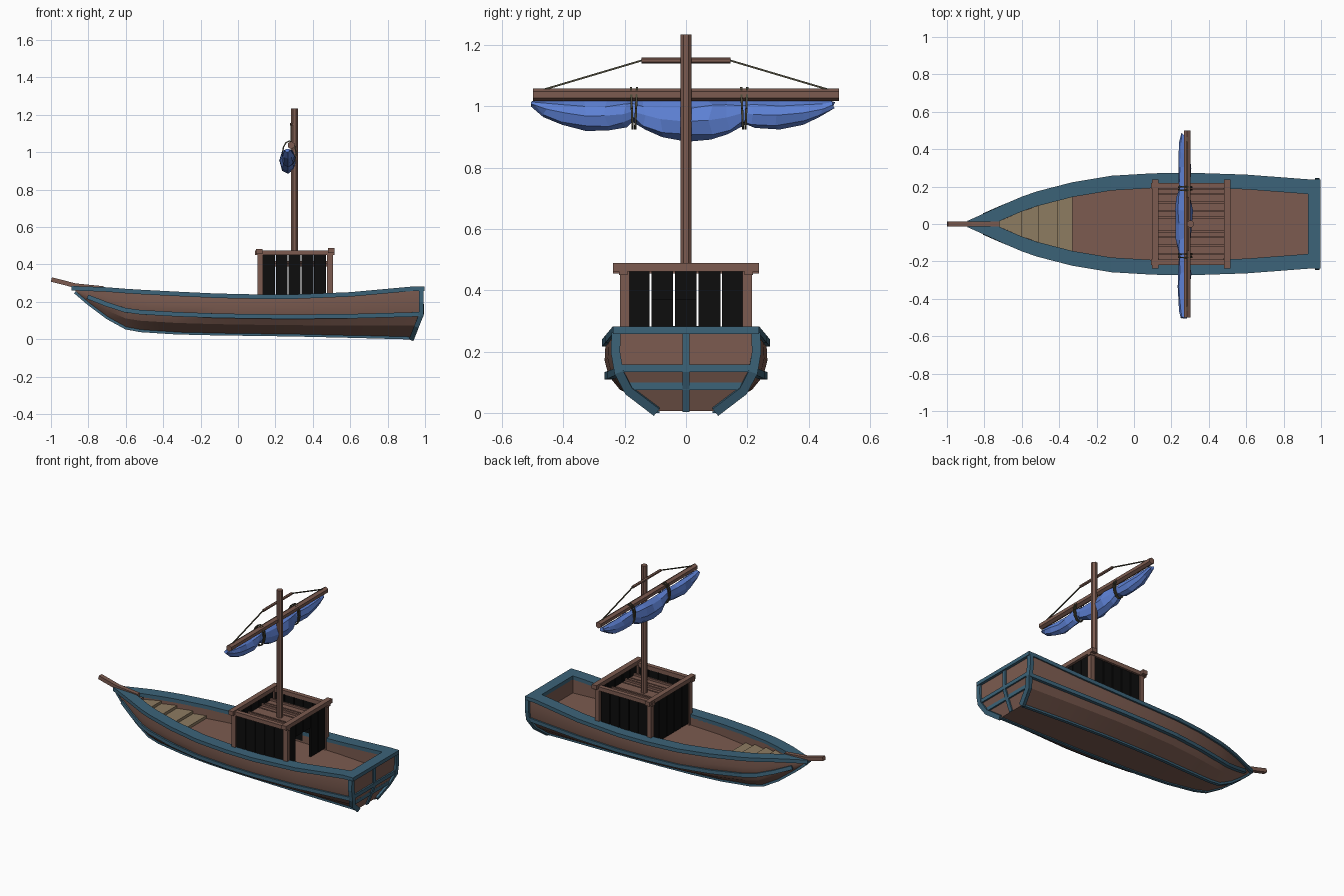
import bpy, bmesh, math, random
from mathutils import Vector

random.seed(4)
cube = bpy.data.objects.get("Cube")
if cube:
    bpy.data.objects.remove(cube, do_unlink=True)


def material(name, r, g, b):
    m = bpy.data.materials.new(name)
    m.use_nodes = True
    m.diffuse_color = (r, g, b, 1)
    node = next(n for n in m.node_tree.nodes if n.type == 'BSDF_PRINCIPLED')
    node.inputs["Base Color"].default_value = (r, g, b, 1)
    return m


WOOD = material("brown_wood", 0.20, 0.105, 0.08)
TRIM = material("blue_trim", 0.045, 0.125, 0.19)
TAN = material("tan_wood", 0.27, 0.20, 0.12)
BLACK = material("black_planks", 0.004, 0.004, 0.004)
CLOTH = material("blue_cloth", 0.11, 0.22, 0.66)
ROPE = material("rope", 0.07, 0.065, 0.04)


def loft(name, rings, mat, closed=True, caps=True):
    """Skin a list of equal-length rings of points."""
    bm = bmesh.new()
    rows = [[bm.verts.new(p) for p in ring] for ring in rings]
    n = len(rows[0])
    for a, b in zip(rows, rows[1:]):
        for i in range(n if closed else n - 1):
            j = (i + 1) % n
            bm.faces.new((a[i], a[j], b[j], b[i]))
    if caps:
        # pair opposite points so bent ends stay clean
        for row in (rows[0], rows[-1]):
            for i in range((n - 1) // 2):
                quad = [row[i], row[i + 1], row[n - 2 - i], row[n - 1 - i]]
                bm.faces.new(list(dict.fromkeys(quad)))
    bmesh.ops.remove_doubles(bm, verts=bm.verts, dist=0.0002)
    bmesh.ops.recalc_face_normals(bm, faces=bm.faces)
    mesh = bpy.data.meshes.new(name)
    bm.to_mesh(mesh)
    bm.free()
    mesh.materials.append(mat)
    ob = bpy.data.objects.new(name, mesh)
    bpy.context.collection.objects.link(ob)
    return ob


def sweep(name, pts, w, h, mat, n=4, ref=(0, 1, 0)):
    """Sweep an n-sided bar, w wide along ref and h deep, through points."""
    pts = [Vector(p) for p in pts]
    rings = []
    for i, p in enumerate(pts):
        t = (pts[min(i + 1, len(pts) - 1)] - pts[max(i - 1, 0)]).normalized()
        r = Vector(ref)
        side = (r - t * r.dot(t)).normalized()
        up = t.cross(side)
        k = 1 / math.cos(math.pi / n) / 2
        angles = [(j + 0.5) * math.tau / n for j in range(n)]
        rings.append([p + side * (w * k * math.cos(a)) + up * (h * k * math.sin(a)) for a in angles])
    return loft(name, rings, mat)


def box(name, x0, x1, y0, y1, z0, z1, mat):
    ring = [(y0, z0), (y0, z1), (y1, z1), (y1, z0)]
    return loft(name, [[(x, y, z) for y, z in ring] for x in (x0, x1)], mat)


# Hull stations: x, half width, sheer height, bottom height
STATIONS = [
    (-.87, .006, .265, .25), (-.8, .046, .262, .19), (-.7, .092, .258, .115),
    (-.6, .135, .25, .06), (-.52, .163, .245, .045), (-.33, .212, .235, .033),
    (-.12, .247, .225, .028), (.1, .26, .22, .025), (.3, .263, .22, .022),
    (.6, .253, .232, .015), (.93, .228, .262, .006)]
SECTION = [(1, 1), (1.01, .75), (.96, .5), (.82, .27), (.42, 0)]


def hull_point(st, k, side=1):
    x, w, zt, zk = st
    wf, hf = SECTION[k]
    if st is STATIONS[-1]:
        x += .05 * min(1, hf * 2)
    return Vector((x, side * w * wf, zk + (zt - zk) * hf))


def at(x):
    """Half width and sheer height at any x."""
    for a, b in zip(STATIONS, STATIONS[1:]):
        if x <= b[0]:
            break
    f = min(max((x - a[0]) / (b[0] - a[0]), 0), 1)
    return [a[i] + (b[i] - a[i]) * f for i in (1, 2)]


def inner(x):
    return max(at(x)[0] - .068, .001)


# Hull
rings = [[hull_point(s, k) for k in range(5)] + [hull_point(s, k, -1) for k in reversed(range(5))]
         for s in STATIONS]
hull = loft("hull", rings, WOOD, closed=False)
bpy.context.view_layer.objects.active = hull
hull.select_set(True)
bpy.ops.object.shade_smooth_by_angle(angle=math.radians(20))
hull.select_set(False)

# Gunwale, side rails and bottom rails, mirrored
RIM_X = [-.89, -.8, -.74] + [s[0] for s in STATIONS[2:-1]] + [.93, .998]
for side, tag in ((1, "left"), (-1, "right")):
    rings = []
    for x in RIM_X:
        w, zt = at(x)
        o, i = w + .011, inner(x)
        rings.append([(x, side * y, z) for y, z in
                      ((i, zt - .004), (i, zt + .02), (o, zt + .02), (o, zt - .004))])
    loft("gunwale_" + tag, rings, TRIM)
    sweep("side_rail_" + tag, [hull_point(s, 2, side) for s in STATIONS[1:]], .026, .024, TRIM)
    sweep("bottom_rail_" + tag, [hull_point(s, 4, side) for s in STATIONS], .02, .014, TRIM)
    sweep("transom_edge_" + tag, [hull_point(STATIONS[-1], k, side) for k in range(5)], .03, .026, TRIM)
box("stern_gunwale", .93, .998, -.17, .17, .258, .282, TRIM)

# Transom bars
end = STATIONS[-1]
for k, name in ((2, "upper"), (3, "lower")):
    sweep("transom_bar_" + name, [hull_point(end, k, s) + Vector((0, 0, .012)) for s in (-1, 1)],
          .02, .024, TRIM, ref=(1, 0, 0))
sweep("transom_post", [(p.x, 0, p.z) for p in (hull_point(end, k) for k in (0, 2, 3, 4))], .024, .018, TRIM)

# Sunken deck with inner walls
DECK = .17
rings = []
for x in [s[0] for s in STATIONS[2:]]:
    i, z = inner(x), at(x)[1]
    rings.append([(x, i, z), (x, i, DECK), (x, -i, DECK), (x, -i, z)])
loft("deck", rings, WOOD, closed=False)

# Stepped bow planking
STEPS = [-.72, -.6, -.51, -.41, -.33]
for n, (a, b) in enumerate(zip(STEPS, STEPS[1:])):
    top = .242 - .018 * n
    loft("bow_step_%d" % n, [[(x, -inner(x), DECK), (x, -inner(x), top), (x, inner(x), top),
                              (x, inner(x), DECK)] for x in (a, b)], TAN)

# Bowsprit
sweep("bowsprit", [(-.72, 0, .272), (-.87, 0, .287), (-.998, 0, .32)], .028, .024, WOOD)

# Cabin: corner posts, plank walls, top frame, slatted roof
for x in (.118, .492):
    for y in (-.2, .2):
        box("cabin_post", x - .015, x + .015, y - .015, y + .015, DECK, .465, WOOD)
for y in (-.205, .205):
    box("cabin_side_beam", .09, .515, y - .014, y + .014, .45, .476, WOOD)
box("cabin_bow_beam", .097, .13, -.238, .238, .455, .482, WOOD)
box("cabin_stern_beam", .48, .515, -.238, .238, .462, .489, WOOD)
for n in range(5):
    x = .134 + n * .0684
    for y in (-.2, .2):
        box("side_plank", x, x + .0635, y - .006, y + .006, DECK + .01, .452, BLACK)
    y = -.19 + n * .077
    box("bow_plank", .112, .124, y, y + .071, DECK + .01, .458, BLACK)
    door = .37 if n in (1, 2) else DECK + .01
    box("stern_plank", .486, .498, y, y + .071, door, .464, BLACK)
    box("roof_plank", .124, .486, y, y + .069, .39, .405, WOOD)
for y in (-.16, -.07, .07, .16):
    box("roof_batten", .124, .486, y - .006, y + .006, .4, .418, WOOD)

# Mast, yard and top spreader
sweep("mast", [(.302, 0, .4), (.302, 0, 1.235)], .036, .036, WOOD, n=8)
sweep("yard", [(.284, -.5, 1.038), (.284, .5, 1.038)], .036, .036, WOOD, n=6, ref=(1, 0, 0))
sweep("spreader", [(.285, -.145, 1.15), (.285, .145, 1.15)], .016, .016, WOOD, n=6, ref=(1, 0, 0))

# Stay ropes
for s in (-1, 1):
    sweep("stay_rope", [(.284, s * .145, 1.15), (.284, s * .465, 1.055)], .006, .006, ROPE, ref=(1, 0, 0))

# Furled sail: y, underside height
SAIL = [(-.5, 1.0), (-.46, .965), (-.4, .94), (-.33, .92), (-.26, .922), (-.2, .932), (-.17, .95),
        (-.14, .925), (-.08, .9), (0, .885), (.08, .892), (.14, .91), (.19, .942), (.22, .93),
        (.3, .925), (.38, .94), (.44, .965), (.48, .992)]
rings = []
for y, low in SAIL:
    high = 1.018
    rz = (high - low) / 2
    rx = min(.043, .012 + rz * .5)
    ring = []
    for j in range(8):
        a = j * math.tau / 8
        jit = random.uniform(.82, 1.12)
        ring.append((.268 + rx * jit * math.cos(a), y + random.uniform(-.008, .008),
                     (low + high) / 2 + rz * (jit if j % 4 != 2 else 1) * math.sin(a)))
    rings.append(ring)
loft("furled_sail", rings, CLOTH)

# Rope lashings round sail and yard
for y in (-.17, .19):
    for d in (-.007, .007):
        ring = [(.274 + .036 * math.cos(a), y + d * (1 + .4 * math.sin(a)), .994 + .066 * math.sin(a))
                for a in (i * math.tau / 12 for i in range(13))]
        sweep("lashing", ring, .007, .007, ROPE)
